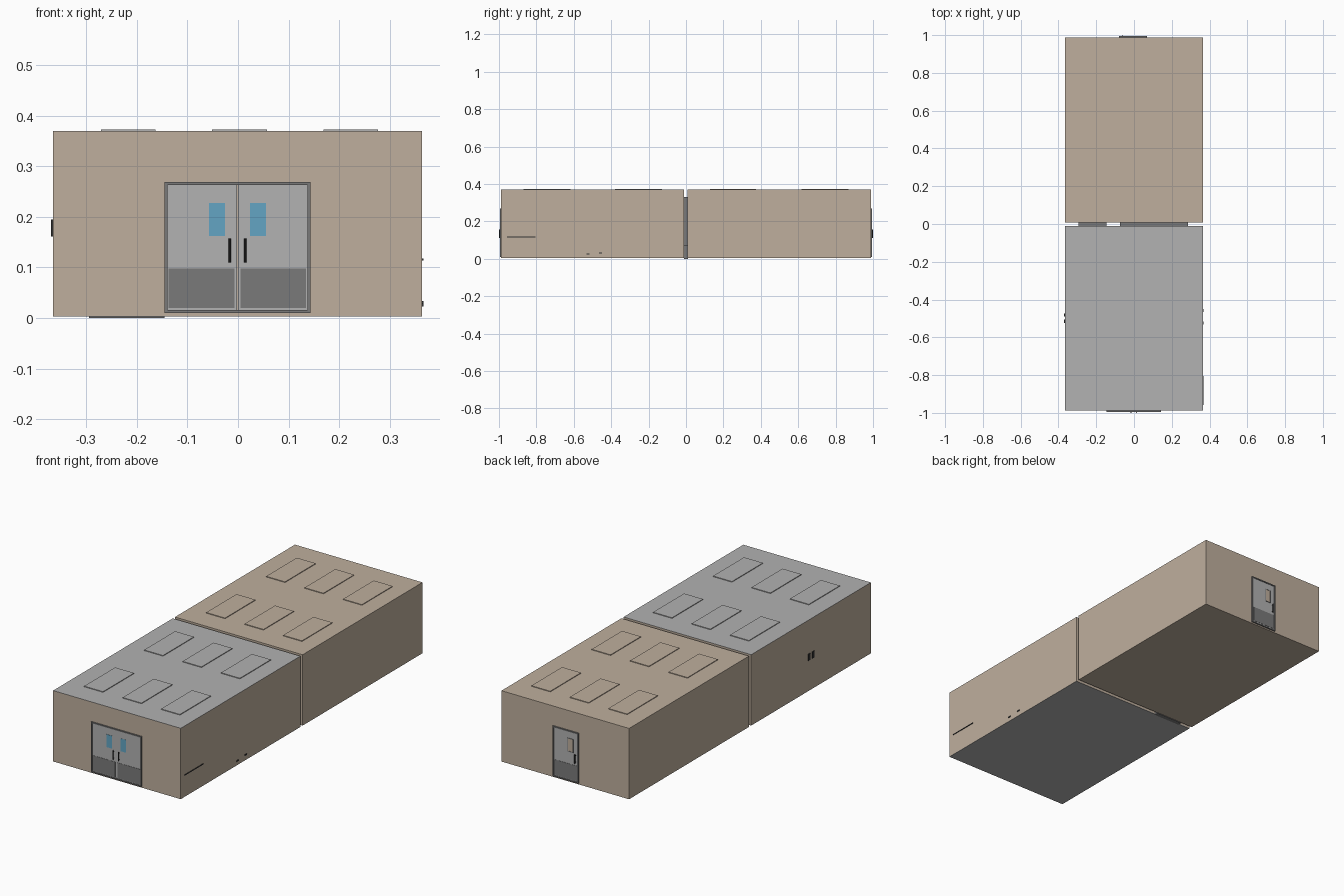
import bpy

if "Cube" in bpy.data.objects:
    bpy.data.objects.remove(bpy.data.objects["Cube"])

def mat(name, rgb):
    m = bpy.data.materials.new(name)
    m.diffuse_color = (*rgb, 1)
    m.use_nodes = True
    m.node_tree.nodes["Principled BSDF"].inputs["Base Color"].default_value = m.diffuse_color
    return m

TAN = mat("tan_wall", (0.52, 0.43, 0.34))
GREY = mat("light_grey", (0.445, 0.445, 0.445))
DARK = mat("dark_grey", (0.195, 0.195, 0.195))
BLACK = mat("black_metal", (0.03, 0.03, 0.03))
BLUE = mat("blue_glass", (0.127, 0.376, 0.546))

def box(name, x, y, z, m):
    """Box from (min, max) ranges."""
    r = (x, y, z)
    c = [(a + b) / 2 for a, b in r]
    bpy.ops.mesh.primitive_cube_add(size=1, location=c)
    o = bpy.context.object
    o.name = name
    o.dimensions = [abs(b - a) for a, b in r]
    bpy.ops.object.transform_apply(location=False, rotation=False, scale=True)
    o.data.materials.append(m)
    return o

def frame(name, x, y, z, t, m):
    """Rectangular frame in the xz plane with bar width t."""
    box(name + "_left", (x[0], x[0] + t), y, z, m)
    box(name + "_right", (x[1] - t, x[1]), y, z, m)
    box(name + "_top", (x[0] + t, x[1] - t), y, (z[1] - t, z[1]), m)
    box(name + "_bottom", (x[0] + t, x[1] - t), y, (z[0], z[0] + t), m)

def handle(name, x, y_wall, s, z):
    """Vertical pull bar on two mounts; s is the outward direction in y."""
    y = y_wall + s * 0.0055
    bpy.ops.mesh.primitive_cylinder_add(vertices=12, radius=0.0025, depth=z[1] - z[0],
                                        location=(x, y, sum(z) / 2))
    o = bpy.context.object
    o.name = name
    o.data.materials.append(BLACK)
    bpy.ops.object.shade_smooth_by_angle()
    for i, zz in enumerate((z[0] + 0.006, z[1] - 0.006)):
        box(f"{name}_mount_{i}", (x - 0.002, x + 0.002), (y_wall, y), (zz - 0.002, zz + 0.002), BLACK)

X = (-0.366, 0.364)
F = (-0.988, -0.010)
B = (0.008, 0.988)

# Front room: walls, grey ceiling and floor slab
box("front_room_walls", X, F, (0.004, 0.3685), TAN)
box("front_room_ceiling", X, F, (0.3685, 0.3695), GREY)
box("front_room_floor", X, F, (0.003, 0.006), GREY)

# Back room
box("back_room_walls", X, B, (0.003, 0.3695), TAN)

# Ceiling light panels, 3 x 2 on each room
for room, rows, m in (("front", ((-0.87, -0.617), (-0.38, -0.127)), GREY),
                      ("back", ((0.127, 0.375), (0.617, 0.868)), TAN)):
    for j, y in enumerate(rows):
        for i, cx in enumerate((-0.217, 0.003, 0.223)):
            box(f"{room}_light_panel_{j}_{i}", (cx - 0.054, cx + 0.054), y, (0.367, 0.373), m)

# Front double door
frame("front_door_frame", (-0.145, 0.143), (-0.995, -0.981), (0.010, 0.269), 0.006, DARK)
for side, s in (("left", -1), ("right", 1)):
    def sx(a, b):
        return tuple(sorted((-0.001 + s * a, -0.001 + s * b)))
    box(f"front_door_leaf_{side}", sx(0.001, 0.138), (-0.992, -0.984), (0.016, 0.263), GREY)
    box(f"front_kick_plate_{side}", sx(0.006, 0.136), (-0.9932, -0.983), (0.020, 0.098), DARK)
    box(f"front_door_window_{side}", sx(0.025, 0.056), (-0.9932, -0.983), (0.162, 0.228), BLUE)
    handle(f"front_door_handle_{side}", -0.001 + s * 0.015, -0.992, -1, (0.110, 0.157))

# Back single door with framed window
frame("back_door_frame", (-0.080, 0.068), (0.981, 0.995), (0.010, 0.269), 0.006, DARK)
box("back_door_leaf", (-0.074, 0.062), (0.984, 0.992), (0.016, 0.263), GREY)
box("back_kick_plate", (-0.071, 0.059), (0.983, 0.9932), (0.020, 0.098), DARK)
box("back_door_window", (-0.048, -0.019), (0.983, 0.9928), (0.162, 0.228), TAN)
frame("back_window_trim", (-0.050, -0.017), (0.983, 0.994), (0.160, 0.230), 0.003, DARK)
handle("back_door_handle", -0.062, 0.992, 1, (0.110, 0.157))

# Window and connecting door in the gap between the rooms
gap = (-0.012, 0.010)
frame("gap_window_frame", (-0.075, 0.285), gap, (0.07, 0.33), 0.008, DARK)
box("gap_window_glass", (-0.067, 0.277), (-0.003, 0.001), (0.078, 0.322), BLUE)
frame("gap_door_frame", (-0.295, -0.145), gap, (0.0, 0.262), 0.006, DARK)
box("gap_door_leaf", (-0.289, -0.151), (-0.005, 0.003), (0.006, 0.256), GREY)

# Small wall plates on the left side
for i, y in enumerate((-0.515, -0.482)):
    box(f"left_wall_plate_{i}", (-0.3695, -0.364), (y - 0.009, y + 0.009), (0.161, 0.195), BLACK)

# Rail and small fittings on the right side
box("right_wall_rail", (0.362, 0.367), (-0.957, -0.805), (0.114, 0.118), BLACK)
for i, (y, z) in enumerate(((-0.525, 0.026), (-0.457, 0.031))):
    box(f"right_wall_fitting_{i}", (0.362, 0.367), (y - 0.008, y + 0.008), (z - 0.003, z + 0.003), BLACK)
